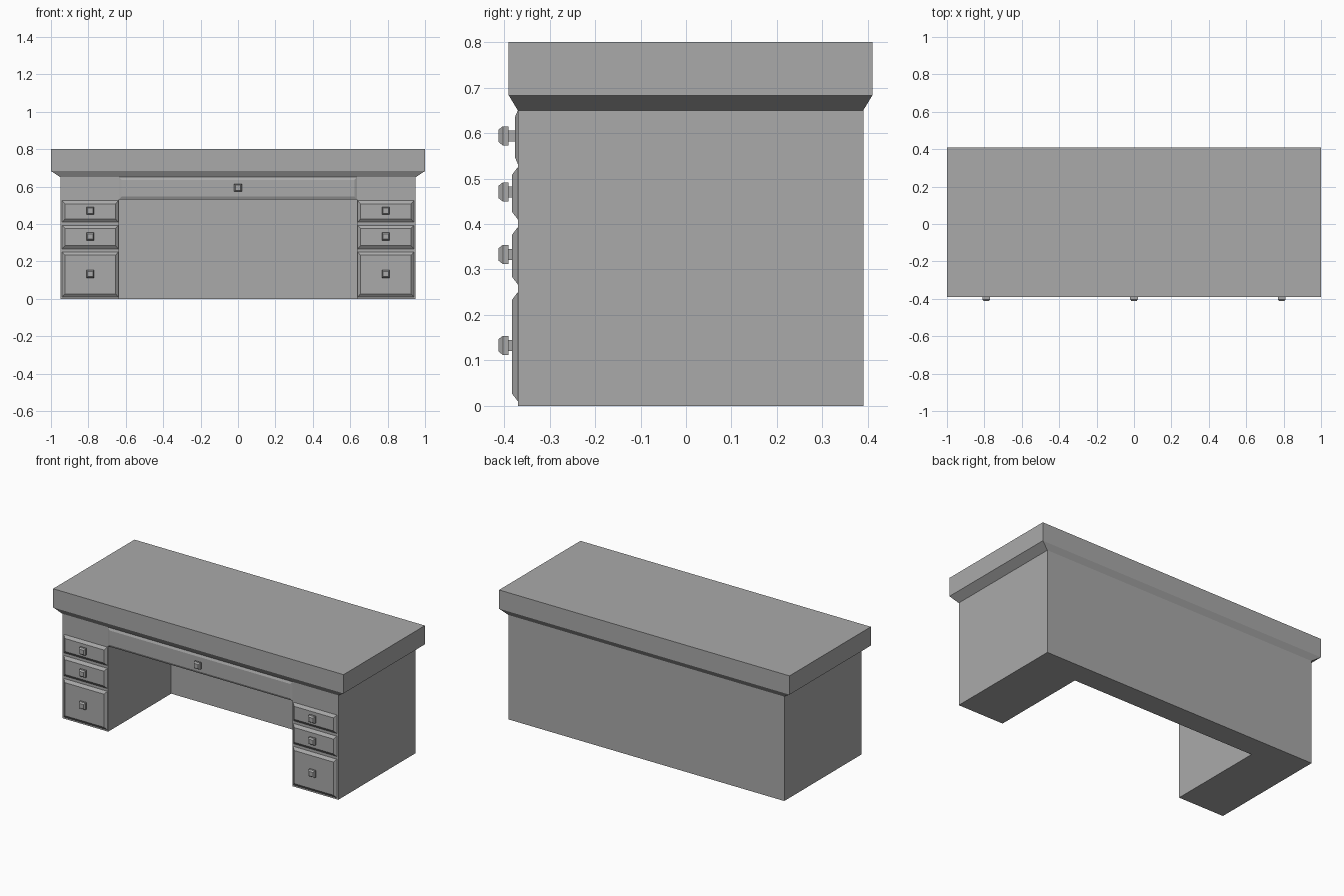
import bpy
import bmesh

cube = bpy.data.objects.get("Cube")
if cube:
    bpy.data.objects.remove(cube, do_unlink=True)

GREY = (0.4, 0.4, 0.4, 1)
grey = bpy.data.materials.new("desk grey")
grey.use_nodes = True
grey.diffuse_color = GREY
grey.node_tree.nodes["Principled BSDF"].inputs["Base Color"].default_value = GREY


def stack(name, centre, rings, axis="z"):
    """Join rectangles (half width, half height, level) into one closed solid."""
    bm = bmesh.new()
    loops = []
    for w, h, level in rings:
        loop = []
        for sx, sy in ((-1, -1), (1, -1), (1, 1), (-1, 1)):
            a, b = centre[0] + sx * w, centre[1] + sy * h
            loop.append(bm.verts.new((a, b, level) if axis == "z" else (a, level, b)))
        loops.append(loop)
    for low, high in zip(loops, loops[1:]):
        for i in range(4):
            j = (i + 1) % 4
            bm.faces.new((low[i], low[j], high[j], high[i]))
    bm.faces.new(loops[0])
    bm.faces.new(loops[-1])
    bmesh.ops.recalc_face_normals(bm, faces=bm.faces)
    mesh = bpy.data.meshes.new(name)
    bm.to_mesh(mesh)
    bm.free()
    mesh.materials.append(grey)
    obj = bpy.data.objects.new(name, mesh)
    bpy.context.collection.objects.link(obj)
    return obj


FRONT = -0.37


def drawer(name, x, half_width, bottom, top, depth, bevel_x, bevel_z):
    """Bevelled drawer front with a square knob."""
    z, half = (bottom + top) / 2, (top - bottom) / 2
    face = FRONT - depth
    stack(name, (x, z), [(half_width, half, FRONT + 0.005),
                         (half_width, half, FRONT),
                         (half_width - bevel_x, half - bevel_z, face)], "y")
    stack(name + "_knob", (x, z + 0.003), [(0.012, 0.012, face + 0.003),
                                           (0.012, 0.012, -0.391),
                                           (0.021, 0.021, -0.391),
                                           (0.021, 0.021, -0.403),
                                           (0.014, 0.014, -0.412)], "y")


# Body with the knee space cut from the front
body = stack("desk_body", (0, 0.01), [(0.95, 0.38, 0), (0.95, 0.38, 0.65)])
cutter = stack("knee_space_cutter", (0, -0.125), [(0.635, 0.375, -0.1), (0.635, 0.375, 0.535)])
cutter.hide_render = True
cut = body.modifiers.new("knee space", "BOOLEAN")
cut.operation = "DIFFERENCE"
cut.solver = "EXACT"
cut.object = cutter
bpy.context.view_layer.update()
evaluated = body.evaluated_get(bpy.context.evaluated_depsgraph_get())
cut_mesh = bpy.data.meshes.new_from_object(evaluated)
body.modifiers.clear()
body.data = cut_mesh
bpy.data.objects.remove(cutter, do_unlink=True)

# Thick top with a sloped underside edge
stack("desk_top", (0, 0.01), [(0.95, 0.38, 0.65), (1, 0.4, 0.683), (1, 0.4, 0.8)])

# Wide centre drawer
drawer("centre_drawer", 0, 0.635, 0.532, 0.65, 0.006, 0.012, 0.014)

# Three drawers on each pedestal
for side, sign in (("left", 1), ("right", -1)):
    for level, bottom, top in (("upper", 0.41, 0.525),
                               ("middle", 0.267, 0.393),
                               ("lower", 0.01, 0.25)):
        drawer(f"{side}_{level}_drawer", sign * 0.79, 0.15, bottom, top, 0.013, 0.015, 0.017)
